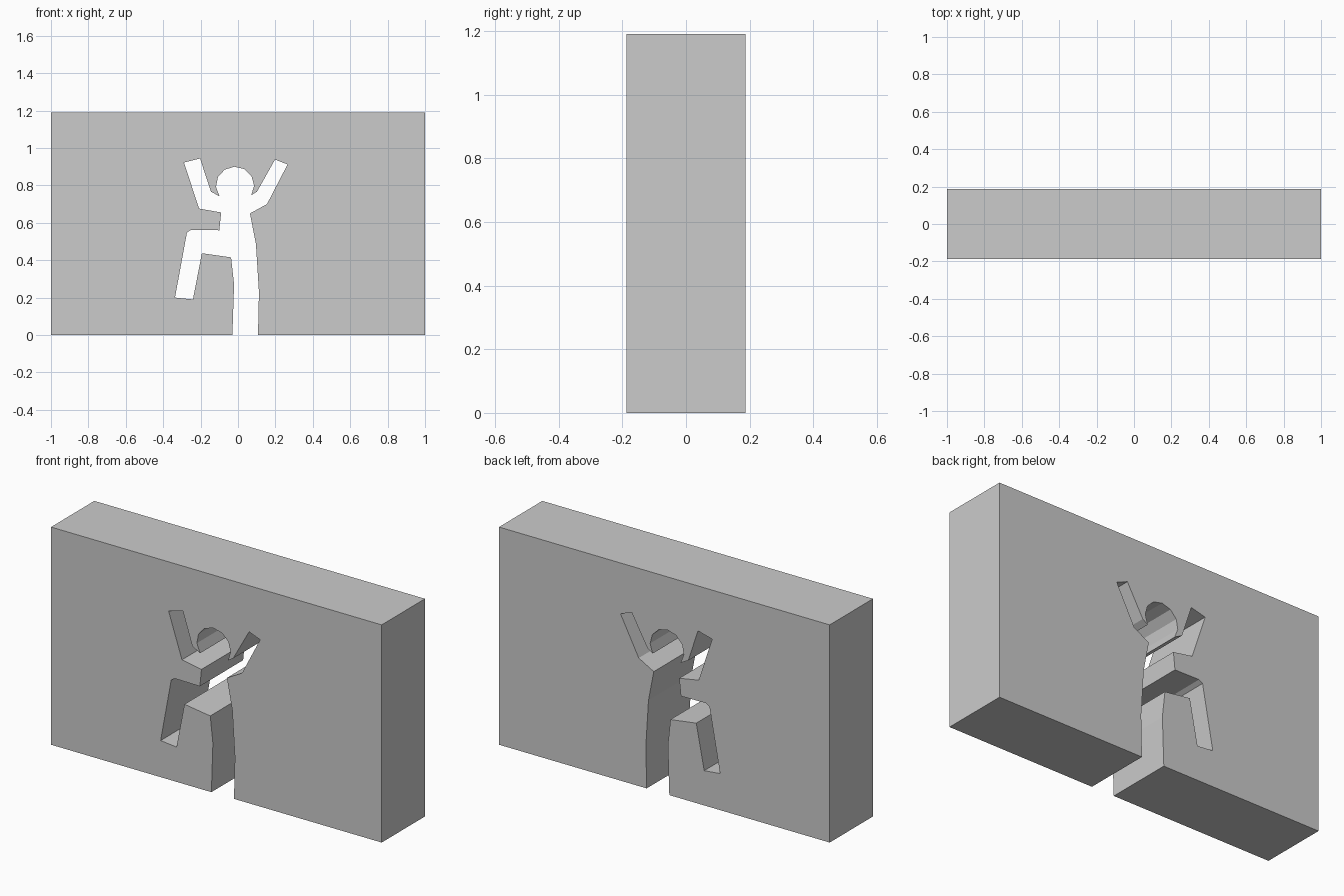
import bpy, bmesh
from math import sin, cos, radians

if "Cube" in bpy.data.objects:
    bpy.data.objects.remove(bpy.data.objects["Cube"])

DEPTH, HEIGHT = 0.374, 1.19

# figure outline, from the right foot up to the neck
right_side = [(0.107, 0), (0.112, 0.23), (0.096, 0.485), (0.064, 0.65),   # leg and torso
              (0.155, 0.70), (0.265, 0.912), (0.198, 0.938), (0.102, 0.767)]  # raised arm

# low-poly head arc, neck to neck
head = [(-0.016 + 0.102 * cos(radians(a)), 0.80 + 0.1 * sin(radians(a)))
        for a in range(-32, 217, 31)]

# down the other side: raised arm, bent leg, standing leg
left_side = [(-0.145, 0.767), (-0.203, 0.944), (-0.289, 0.922), (-0.208, 0.676), (-0.09, 0.655),
             (-0.10, 0.56), (-0.251, 0.562), (-0.273, 0.548), (-0.337, 0.20), (-0.241, 0.19),
             (-0.193, 0.437), (-0.037, 0.415), (-0.021, 0.27), (-0.03, 0)]

# wall border closes the profile around the cut-out
border = [(-1, 0), (-1, HEIGHT), (1, HEIGHT), (1, 0)]
profile = right_side + head + left_side + border

# extrude the profile through the wall thickness
bm = bmesh.new()
face = bm.faces.new([bm.verts.new((x, -DEPTH / 2, z)) for x, z in profile])
result = bmesh.ops.extrude_face_region(bm, geom=[face], use_keep_orig=True)
moved = [v for v in result["geom"] if isinstance(v, bmesh.types.BMVert)]
bmesh.ops.translate(bm, verts=moved, vec=(0, DEPTH, 0))
bmesh.ops.recalc_face_normals(bm, faces=bm.faces)

mesh = bpy.data.meshes.new("cutout_wall")
bm.to_mesh(mesh)
bm.free()
wall = bpy.data.objects.new("cutout_wall", mesh)
bpy.context.collection.objects.link(wall)
